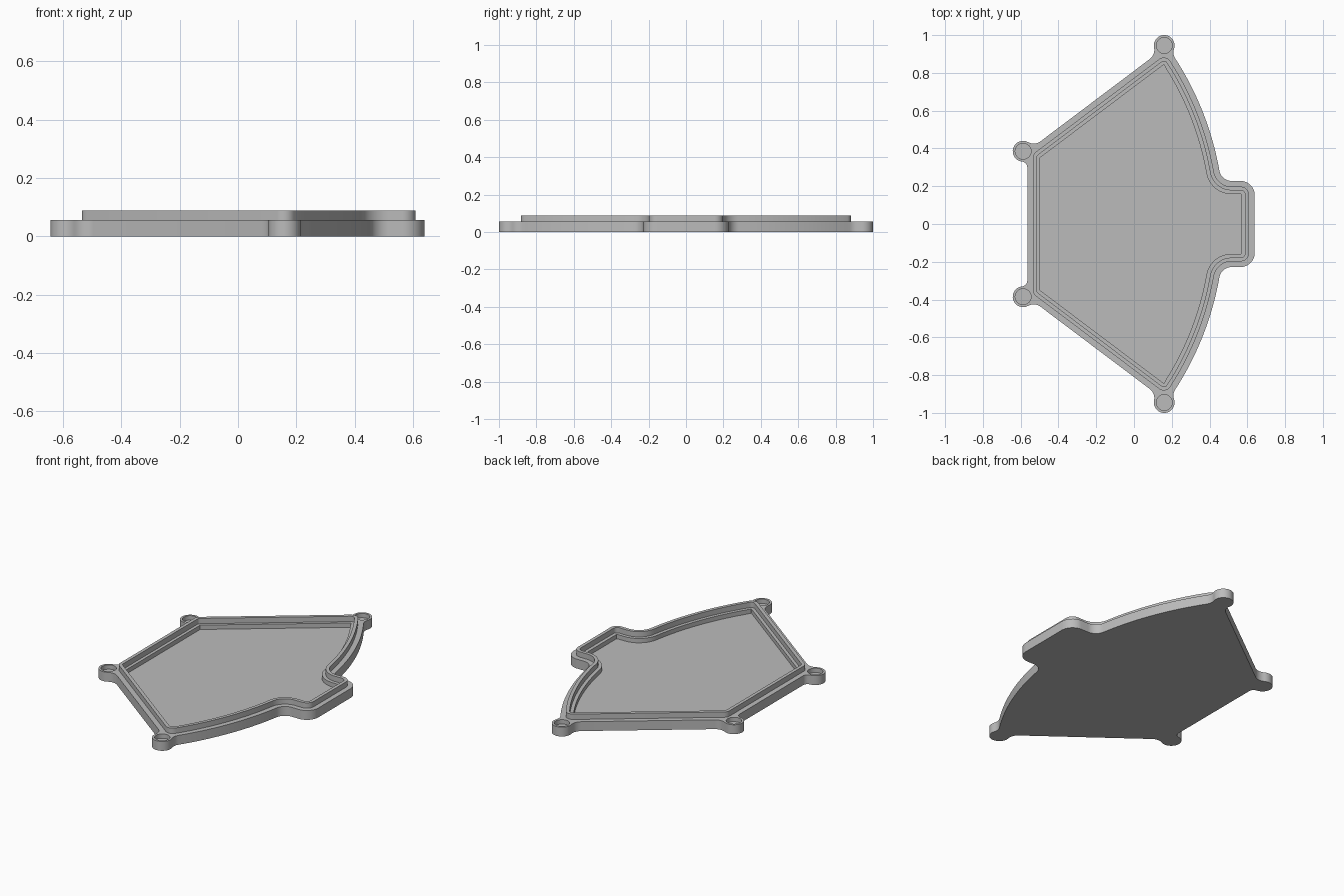
import bpy, bmesh, math
from mathutils import Vector as V
from mathutils.geometry import intersect_line_sphere_2d, intersect_sphere_sphere_2d

cube = bpy.data.objects.get("Cube")
if cube:
    bpy.data.objects.remove(cube)

# Heights and wall offsets (offsets are measured from the lip's outer face)
FLOOR, SHELF, LIP_TOP = 0.03, 0.056, 0.088
FLANGE, LIP_IN, LEDGE_IN = 0.03, -0.02, -0.04
BOSS_R, HOLE_R = 0.055, 0.042
BOSSES = [V((-0.587, 0.385)), V((0.16, 0.945))]

# Straight and curved edges of the upper half
LEFT = -0.535
RUN = V((0.799, 0.6015))
OUT = V((-RUN.y, RUN.x))
ARC_C, ARC_R = V((-1.137, 0)), 1.584
BUMP_X, BUMP_Y = 0.609, 0.198
CORNER, INNER, BUMP = 0.04, 0.095, 0.045


def diagonal(d):
    p = V((LEFT, 0.37)) + OUT * d
    return p, p + RUN


def sweep(c, start, end, r, sign, n=12):
    """Arc about c from direction start to direction end; sign 1 is anticlockwise."""
    a = math.atan2(start.y, start.x)
    turn = (math.atan2(end.y, end.x) - a) * sign % math.tau
    return [c + V((math.cos(a + sign * turn * i / n), math.sin(a + sign * turn * i / n))) * r
            for i in range(n + 1)]


# Fixed corner centres: every offset outline is concentric about these
p, q = diagonal(-CORNER)
left_c = p + RUN * ((LEFT + CORNER - p.x) / RUN.x)
peak_c = max(intersect_line_sphere_2d(p, q, ARC_C, ARC_R - CORNER, False), key=lambda v: v.x)
inner_y = BUMP_Y + INNER
inner_c = V((ARC_C.x + math.sqrt((ARC_R + INNER) ** 2 - inner_y ** 2), inner_y))
bump_c = V((BUMP_X - BUMP, BUMP_Y - BUMP))


def mirrored(half):
    return half + [V((v.x, -v.y)) for v in reversed(half)]


def right_side(d, start):
    """Long curved edge, concave corner and rounded bump."""
    curve = sweep(ARC_C, start - ARC_C, inner_c - ARC_C, ARC_R + d, -1, 24)[1:-1]
    hollow = sweep(inner_c, ARC_C - inner_c, V((0, -1)), INNER - d, 1)
    return curve + hollow + sweep(bump_c, V((0, 1)), V((1, 0)), BUMP + d, -1)


def outline(d):
    r = max(CORNER + d, 0.002)
    half = sweep(left_c, V((-1, 0)), OUT, r, -1, 8)
    half += sweep(peak_c, OUT, peak_c - ARC_C, r, -1, 8)
    return mirrored(half + right_side(d, peak_c))


def boss_path(b, c_in, foot_in, f_in, c_out, foot_out, f_out):
    """Blend into a screw boss, around it and back out."""
    return (sweep(c_in, foot_in, b - c_in, f_in, 1, 8)
            + sweep(b, c_in - b, c_out - b, BOSS_R, -1, 28)[1:-1]
            + sweep(c_out, b - c_out, foot_out, f_out, 1, 8))


def flange_outline():
    f, g = 0.06, 0.03
    low, high = BOSSES
    x = LEFT - FLANGE - g
    a = V((x, low.y - math.sqrt((BOSS_R + g) ** 2 - (x - low.x) ** 2)))
    line = diagonal(FLANGE + f)
    along = lambda v: v.dot(RUN)
    b = max(intersect_line_sphere_2d(*line, low, BOSS_R + f, False), key=along)
    c = min(intersect_line_sphere_2d(*line, high, BOSS_R + f, False), key=along)
    e = min(intersect_sphere_sphere_2d(high, BOSS_R + f, ARC_C, ARC_R + FLANGE + f),
            key=lambda v: v.y)
    half = boss_path(low, a, V((1, 0)), g, b, -OUT, f)
    half += boss_path(high, c, -OUT, f, e, ARC_C - e, f)
    return mirrored(half + right_side(FLANGE, e))


bm = bmesh.new()


def wall(points, z0, z1):
    """Vertical wall; returns its bottom and top edge loops."""
    rings = [[bm.verts.new((v.x, v.y, z)) for v in points] for z in (z0, z1)]
    n = len(points)
    for i in range(n):
        j = (i + 1) % n
        bm.faces.new((rings[0][i], rings[0][j], rings[1][j], rings[1][i]))
    return [[bm.edges.get((r[i], r[(i + 1) % n])) for i in range(n)] for r in rings]


def cap(*loops):
    bmesh.ops.triangle_fill(bm, use_beauty=True, edges=[e for l in loops for e in l])


# Flange, raised lip, inner ledge and floor
base, flange = wall(flange_outline(), 0, SHELF)
lip_foot, lip_outer = wall(outline(0), SHELF, LIP_TOP)
ledge_outer, lip_inner = wall(outline(LIP_IN), SHELF, LIP_TOP)
floor, ledge_inner = wall(outline(LEDGE_IN), FLOOR, SHELF)

# Blind screw holes
holes = []
for b in BOSSES:
    for side in (1, -1):
        c = V((b.x, b.y * side))
        ring = [c + V((math.cos(t), math.sin(t))) * HOLE_R
                for t in (math.tau * i / 32 for i in range(32))]
        bottom, top = wall(ring, FLOOR, SHELF)
        cap(bottom)
        holes.append(top)

cap(base)
cap(flange, lip_foot, *holes)
cap(lip_outer, lip_inner)
cap(ledge_outer, ledge_inner)
cap(floor)
bmesh.ops.recalc_face_normals(bm, faces=bm.faces)

mesh = bpy.data.meshes.new("cover_tray")
bm.to_mesh(mesh)
bm.free()
tray = bpy.data.objects.new("cover_tray", mesh)
bpy.context.collection.objects.link(tray)

# Plain grey finish
grey = bpy.data.materials.new("plain_grey")
grey.use_nodes = True
colour = (0.5, 0.5, 0.5, 1)
grey.diffuse_color = colour
grey.node_tree.nodes["Principled BSDF"].inputs["Base Color"].default_value = colour
mesh.materials.append(grey)

bpy.context.view_layer.objects.active = tray
tray.select_set(True)
bpy.ops.object.shade_smooth_by_angle(angle=math.radians(30))
